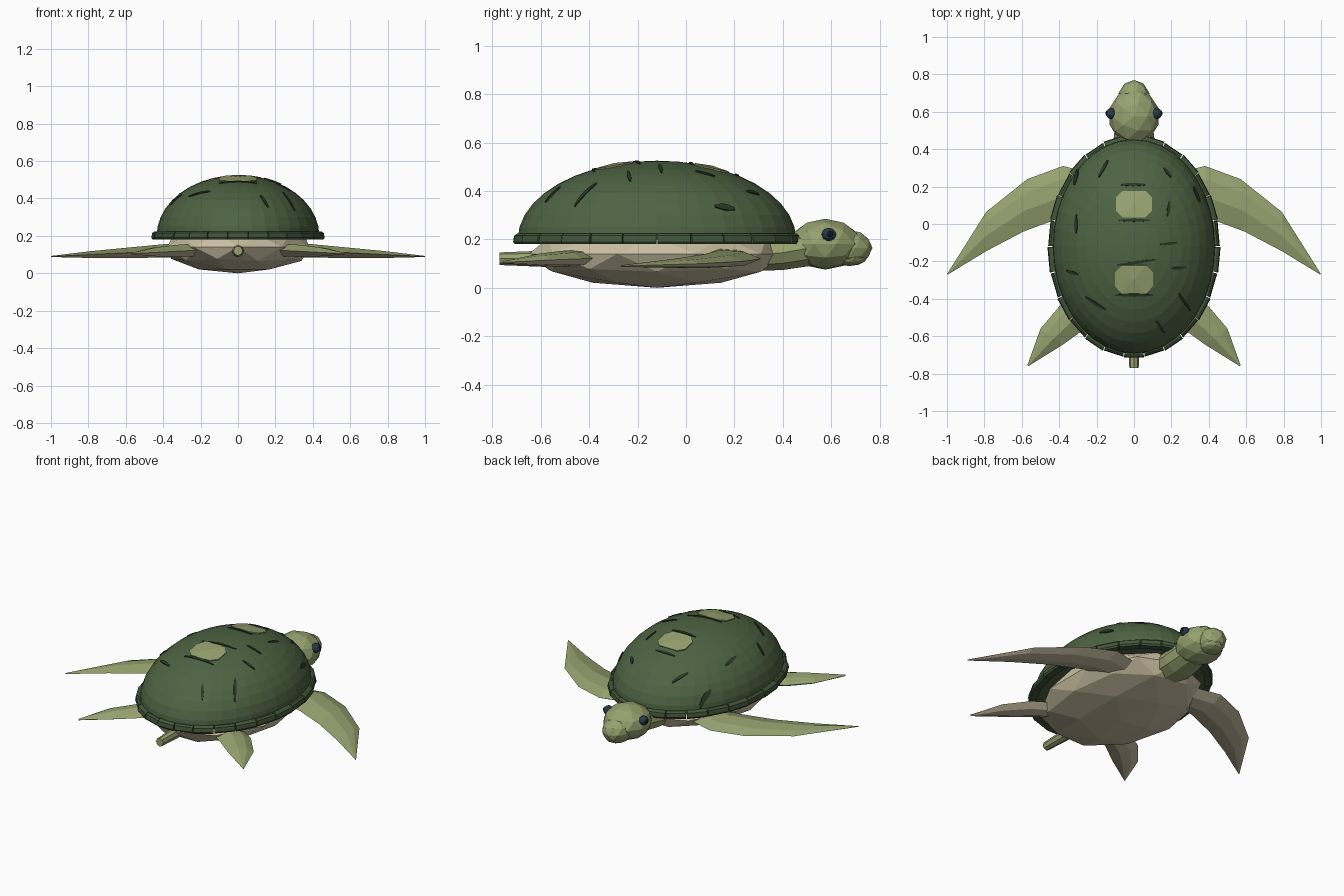
import bpy, bmesh, math
from mathutils import Vector

if "Cube" in bpy.data.objects:
    bpy.data.objects.remove(bpy.data.objects["Cube"])


def material(name, rgb):
    m = bpy.data.materials.new(name)
    m.diffuse_color = (*rgb, 1)
    m.use_nodes = True
    m.node_tree.nodes["Principled BSDF"].inputs["Base Color"].default_value = m.diffuse_color
    return m


SHELL = material("shell green", (0.075, 0.125, 0.055))
RIM = material("rim green", (0.055, 0.095, 0.042))
GROOVE = material("groove green", (0.022, 0.04, 0.02))
SKIN = material("olive skin", (0.31, 0.36, 0.16))
CREAM = material("cream belly", (0.60, 0.53, 0.37))
EYE = material("eye slate", (0.02, 0.045, 0.065))
PUPIL = material("pupil black", (0.006, 0.008, 0.01))


def finish(name, bm, *mats):
    bmesh.ops.recalc_face_normals(bm, faces=bm.faces)
    mesh = bpy.data.meshes.new(name)
    bm.to_mesh(mesh)
    bm.free()
    for m in mats:
        mesh.materials.append(m)
    ob = bpy.data.objects.new(name, mesh)
    bpy.context.collection.objects.link(ob)
    return ob


def blob(name, centre, radii, mat, detail=2):
    """Faceted icosphere fitted exactly to the given radii."""
    bm = bmesh.new()
    bmesh.ops.create_icosphere(bm, subdivisions=detail, radius=1)
    top = [max(abs(v.co[i]) for v in bm.verts) for i in range(3)]
    for v in bm.verts:
        v.co = Vector([centre[i] + v.co[i] * radii[i] / top[i] for i in range(3)])
    return finish(name, bm, mat)


def loft(name, rings, *mats):
    """Skin a list of equal-length point rings and cap the ends."""
    bm = bmesh.new()
    rows = [[bm.verts.new(p) for p in ring] for ring in rings]
    n = len(rows[0])
    for a, b in zip(rows, rows[1:]):
        for i in range(n):
            j = (i + 1) % n
            bm.faces.new((a[i], a[j], b[j], b[i]))
    bm.faces.new(rows[0])
    bm.faces.new(rows[-1])
    return finish(name, bm, *mats)


# Shell dome: upper half of an ellipsoid
CY, CZ = -0.12, 0.2
RX, RY, RZ = 0.435, 0.575, 0.325
bm = bmesh.new()
bmesh.ops.create_uvsphere(bm, u_segments=36, v_segments=20, radius=1)
bmesh.ops.bisect_plane(bm, geom=bm.verts[:] + bm.edges[:] + bm.faces[:], dist=1e-4,
                       plane_co=(0, 0, 0), plane_no=(0, 0, 1), clear_inner=True)
bmesh.ops.holes_fill(bm, edges=[e for e in bm.edges if e.is_boundary], sides=0)
for v in bm.verts:
    v.co = Vector((v.co.x * RX, CY + v.co.y * RY, CZ + v.co.z * RZ))
finish("shell_dome", bm, SHELL)


def on_dome(x, y, lift):
    """Point above (x, y) on the dome, moved out along the surface normal."""
    u, v = x / RX, (y - CY) / RY
    w = math.sqrt(max(0.0, 1 - u * u - v * v))
    normal = Vector((u / RX, v / RY, w / RZ)).normalized()
    return Vector((x, y, CZ + RZ * w)) + normal * lift


# Pale scutes on the ridge of the shell
def scute(name, cy, hx, hy):
    bm = bmesh.new()
    rings = []
    for lift in (-0.003, 0.006):
        ring = []
        for sx, sy in ((1, .5), (.65, 1), (-.65, 1), (-1, .5), (-1, -.5), (-.65, -1), (.65, -1), (1, -.5)):
            ring.append(bm.verts.new(on_dome(sx * hx, cy + sy * hy, lift)))
        rings.append(ring)
    mid = bm.verts.new(on_dome(0, cy, 0.006))
    for i in range(8):
        j = (i + 1) % 8
        bm.faces.new((rings[0][i], rings[0][j], rings[1][j], rings[1][i]))
        bm.faces.new((rings[1][i], rings[1][j], mid))
    finish(name, bm, SKIN)


scute("ridge_scute_head_end", 0.105, 0.095, 0.07)
scute("ridge_scute_tail_end", -0.295, 0.10, 0.075)

# Short dark grooves scattered over the shell
grooves = [(-.19, .25, -.14, .34), (-.30, .29, -.32, .21), (-.07, .21, .06, .21),
           (.19, .12, .18, .04), (-.09, -.22, .12, -.19), (-.1, -.38, .1, -.38),
           (.14, -.11, .23, -.1), (.2, -.24, .28, -.23), (-.26, -.39, -.15, -.46),
           (-.3, -.27, -.36, -.25), (.24, -.37, .3, -.46), (-.31, .05, -.31, -.05),
           (.32, .2, .35, .12), (.16, .3, .2, .25), (.12, -.52, .16, -.58), (-.08, .02, .08, .02)]
for k, (x1, y1, x2, y2) in enumerate(grooves):
    a, b = Vector((x1, y1)), Vector((x2, y2))
    side = (b - a).orthogonal().normalized()
    rings = []
    for t in (0, 0.25, 0.5, 0.75, 1):
        p, w = a.lerp(b, t), side * (0.003 + 0.005 * math.sin(math.pi * t))
        rings.append([on_dome(*(p - w), -0.003), on_dome(*(p + w), -0.003),
                      on_dome(*(p + w), 0.004), on_dome(*(p - w), 0.004)])
    loft(f"shell_groove_{k + 1}", rings, GROOVE)

# Rim: ring of small blocks around the edge of the shell
N = 26
for k in range(N):
    a0, a1 = (2 * math.pi * (k + s) / N for s in (0.02, 0.98))
    grow = 0.004 * (k % 2)
    rings = []
    for a in (a0, a1):
        c, s = math.cos(a), math.sin(a)
        rings.append([(c * (0.445 + o), CY + s * (0.58 + o), z) for o, z in
                      ((-0.03, .18), (.008 + grow, .18), (.014 + grow, .19),
                       (.010 + grow, .215), (0, .224), (-0.03, .224))])
    loft(f"rim_block_{k + 1}", rings, RIM)

# Belly
blob("belly", (0, CY, 0.14), (0.38, 0.53, 0.14), CREAM)

# Head, snout and jaw
blob("head", (0, 0.575, 0.18), (0.13, 0.15, 0.105), SKIN)
blob("snout", (0, 0.67, 0.165), (0.082, 0.10, 0.075), SKIN)
blob("lower_jaw", (0, 0.675, 0.125), (0.066, 0.075, 0.035), SKIN)


def tube(name, stations, sides, mat):
    """Elliptical tube along y from (y, z, half width, half height) stations."""
    loft(name, [[(rx * math.cos(2 * math.pi * i / sides), y,
                  z + rz * math.sin(2 * math.pi * i / sides)) for i in range(sides)]
                for y, z, rx, rz in stations], mat)


tube("neck", [(0.26, .135, .12, .07), (0.40, .145, .115, .075), (0.54, .17, .10, .08)], 10, SKIN)
tube("tail", [(-0.55, .12, .035, .035), (-0.77, .12, .025, .026)], 8, SKIN)


# Flippers: olive above, cream below
def flipper(name, sign, stations):
    rings = []
    for lead, trail, z, h in stations:
        a, b = Vector(lead), Vector(trail)
        ring = []
        for t, k in ((0, 0), (.25, .8), (.6, 1), (1, 0), (.6, -1), (.25, -.8)):
            p = a.lerp(b, t)
            ring.append((sign * p.x, p.y, z + k * h))
        rings.append(ring)
    ob = loft(name, rings, SKIN, CREAM)
    for f in ob.data.polygons:
        f.material_index = 1 if f.normal.z < -0.1 else 0


front = [((.22, .27), (.22, .05), .125, .04), ((.38, .31), (.40, .03), .12, .036),
         ((.57, .24), (.59, -.04), .11, .028), ((.79, .065), (.79, -.145), .10, .018),
         ((1.0, -.268), (.995, -.27), .09, .003)]
rear = [((.22, -.33), (.13, -.47), .125, .035), ((.39, -.43), (.29, -.58), .12, .032),
        ((.50, -.56), (.38, -.645), .115, .025), ((.57, -.755), (.565, -.76), .105, .004)]
for sign, side in ((1, "right"), (-1, "left")):
    flipper(f"front_flipper_{side}", sign, front)
    flipper(f"rear_flipper_{side}", sign, rear)
    # Eyes
    blob(f"eye_{side}", (sign * .121, .59, .22), (.028, .03, .028), EYE)
    blob(f"pupil_{side}", (sign * .138, .593, .222), (.014, .016, .016), PUPIL)
